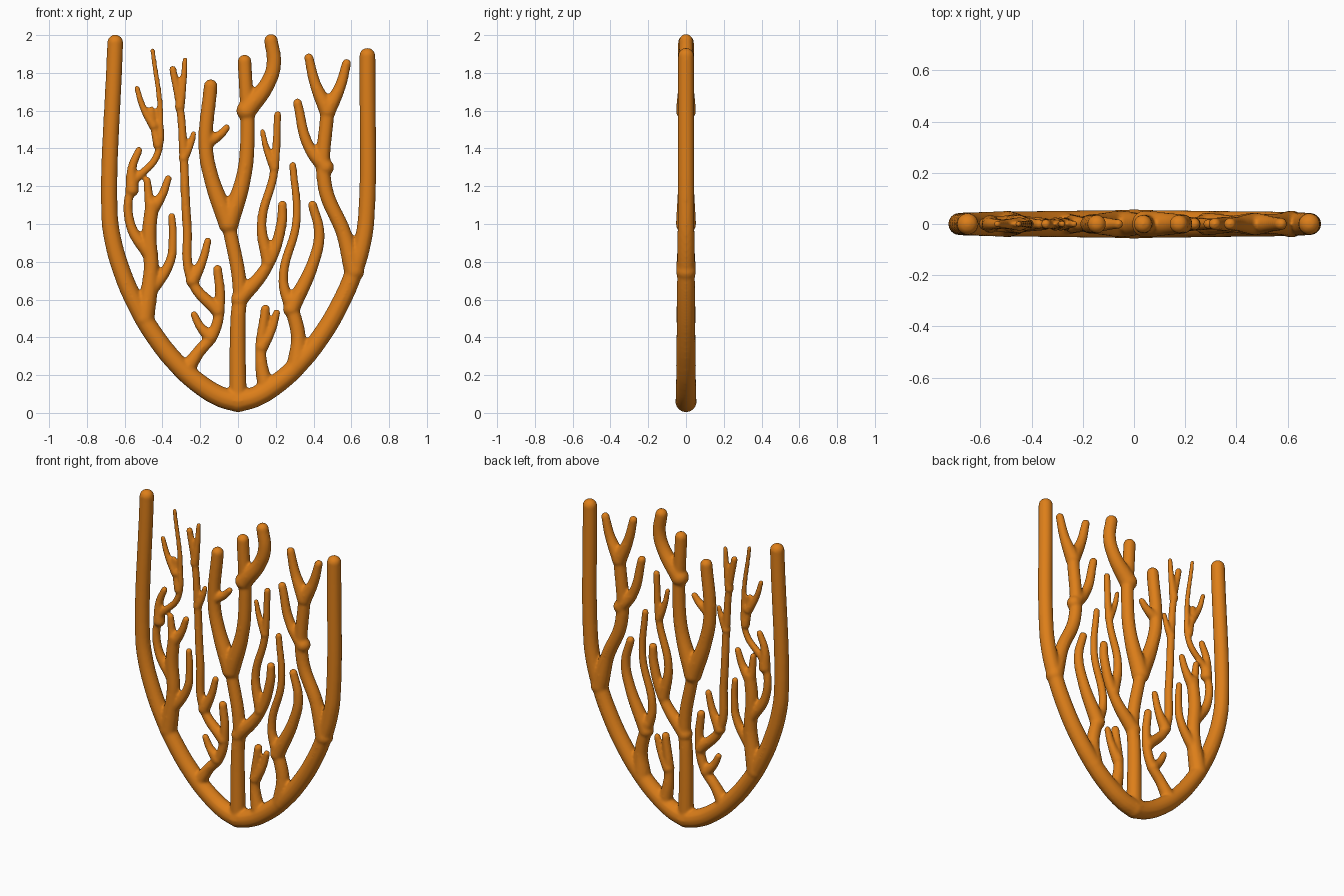
import bpy
import bmesh
from math import cos, sin, pi
from mathutils import Matrix, Vector

default_cube = bpy.data.objects.get("Cube")
if default_cube:
    bpy.data.objects.remove(default_cube, do_unlink=True)

# One colour for the whole coral
coral_orange = bpy.data.materials.new("coral_orange")
coral_orange.use_nodes = True
orange = (0.72, 0.21, 0.01, 1)
coral_orange.diffuse_color = orange
shader = coral_orange.node_tree.nodes["Principled BSDF"]
shader.inputs["Base Color"].default_value = orange

# Branch skeleton: one tapered round spline per branch
skeleton = bpy.data.curves.new("branch_skeleton", "CURVE")
skeleton.dimensions = "3D"
skeleton.bevel_depth = 1
skeleton.bevel_resolution = 4
skeleton.resolution_u = 8
skeleton.use_fill_caps = True
rounded_ends = []

# Branch thicknesses, as radius at the base and at the tip
FRAME = (0.057, 0.043)
THICK = (0.043, 0.037)
STOUT = (0.036, 0.025)
SLIM = (0.029, 0.02)
WHIP = (0.03, 0.013)
FINE = (0.022, 0.015)


def draw_branch(thickness, points, flare=1.0):
    """Lay a tapered branch along (x, z) points and return its path."""
    base, tip = thickness
    path = [Vector((x, 0, z)) for x, z in points]
    spline = skeleton.splines.new("BEZIER")
    spline.bezier_points.add(len(path) - 1)
    for index, (knot, position) in enumerate(zip(spline.bezier_points, path)):
        knot.co = position
        knot.handle_left_type = knot.handle_right_type = "AUTO"
        knot.radius = base + (tip - base) * index / (len(path) - 1)
    spline.bezier_points[0].radius *= flare
    for knot in (spline.bezier_points[0], spline.bezier_points[-1]):
        rounded_ends.append((knot.co.copy(), knot.radius))
    return path


def point_at_height(path, height):
    """Find where a path passes the given height."""
    for low, high in zip(path, path[1:]):
        if low.z <= height <= high.z:
            return low.lerp(high, (height - low.z) / (high.z - low.z))
    return path[-1]


def grow(parent, height, thickness, *points):
    """Sprout a branch from its parent; a lone tip gets an elbow that curls upward."""
    start = point_at_height(parent, height)
    if len(points) == 1:
        tip_x, tip_z = points[0]
        elbow = (start.x + (tip_x - start.x) * 0.65, (start.z + tip_z) / 2)
        points = (elbow, *points)
    return draw_branch(thickness, [(start.x, start.z), *points], flare=1.25)


def frame_arm(side, tip):
    """Sweep a rounded quarter arch from the foot, then rise to the tip."""
    steps = 8
    arch = []
    for step in range(steps + 1):
        angle = pi / 2 * (1 - step / steps)
        across = max(cos(angle), 0) ** 1.25
        down = max(sin(angle), 0) ** 1.25
        arch.append((side * 0.68 * across, 1.05 - 0.99 * down))
    return draw_branch(FRAME, arch + [tip])


# Outer frame
right_arm = frame_arm(-1, (-0.65, 1.96))
left_arm = frame_arm(1, (0.685, 1.89))

# Trunk and its two forks
trunk = draw_branch(THICK, [(0, 0.06), (0, 0.5), (0.01, 0.65), (-0.05, 1)], flare=1.1)
right_fork = grow(trunk, 1, THICK, (-0.14, 1.24), (-0.17, 1.4), (-0.145, 1.73))
right_fork_knob = grow(right_fork, 1.43, SLIM, (-0.06, 1.51))
left_fork = grow(trunk, 1, THICK, (0.03, 1.25), (0.05, 1.45), (0.035, 1.86))
left_fork_horn = grow(left_fork, 1.6, THICK, (0.16, 1.75), (0.19, 1.85), (0.175, 1.97))

# Shoots on the left of the trunk
trunk_shoot = grow(trunk, 0.6, STOUT, (0.15, 0.77), (0.23, 1), (0.235, 1.1))
trunk_sprig = grow(trunk_shoot, 0.8, SLIM, (0.125, 1), (0.19, 1.27), (0.21, 1.58))
trunk_sprig_twig = grow(trunk_sprig, 1.3, FINE, (0.13, 1.49))
foot_shoot = grow(left_arm, 0.12, STOUT, (0.12, 0.3), (0.145, 0.55))
foot_twig = grow(foot_shoot, 0.35, SLIM, (0.205, 0.53))

# Inner left shoot and its two prongs
inner_left = grow(left_arm, 0.25, THICK, (0.32, 0.4), (0.27, 0.6))
inner_left_tall_prong = grow(inner_left, 0.55, SLIM, (0.24, 0.7), (0.31, 1.02), (0.29, 1.31))
inner_left_short_prong = grow(inner_left, 0.55, STOUT, (0.4, 0.8), (0.43, 0.95), (0.395, 1.1))

# Outer left shoot with a forked top and a side prong
outer_left = grow(left_arm, 0.75, THICK, (0.56, 0.95), (0.46, 1.2), (0.475, 1.63))
for tip in ((0.375, 1.88), (0.575, 1.85)):
    grow(outer_left, 1.6, STOUT, tip)
outer_left_prong = grow(outer_left, 1.3, STOUT, (0.375, 1.41), (0.315, 1.64))

# Inner right shoot, its long slender branch and twigs
inner_right = grow(right_arm, 0.22, STOUT, (-0.21, 0.32), (-0.13, 0.42), (-0.095, 0.6),
                   (-0.108, 0.76))
inner_right_twig = grow(inner_right, 0.4, SLIM, (-0.232, 0.52))
long_right = grow(inner_right, 0.54, SLIM, (-0.24, 0.69), (-0.27, 1), (-0.29, 1.4),
                  (-0.305, 1.6), (-0.345, 1.82))
long_right_low_twig = grow(long_right, 0.7, SLIM, (-0.16, 0.91))
long_right_side_twig = grow(long_right, 1.35, FINE, (-0.235, 1.48))
long_right_top_twig = grow(long_right, 1.62, FINE, (-0.28, 1.87))

# Outer right shoot with a side prong and a forked top
outer_right = grow(right_arm, 0.5, THICK, (-0.46, 0.75), (-0.47, 0.95), (-0.455, 1.1))
outer_right_prong = grow(outer_right, 0.62, SLIM, (-0.36, 0.8), (-0.345, 0.92), (-0.35, 1.04))
for tip in ((-0.48, 1.23), (-0.37, 1.24)):
    grow(outer_right, 1.07, SLIM, tip)

# Slender whip beside the right arm, with its twigs
whip = grow(outer_right, 0.83, WHIP, (-0.57, 1), (-0.56, 1.2), (-0.43, 1.36),
            (-0.41, 1.55), (-0.452, 1.92))
whip_low_twig = grow(whip, 1.18, SLIM, (-0.56, 1.3), (-0.525, 1.39))
whip_twig = grow(whip, 1.42, FINE, (-0.457, 1.61))
whip_twiglet = grow(whip_twig, 1.52, FINE, (-0.535, 1.72))

# Turn the skeleton into a mesh and round off every branch end
helper = bpy.data.objects.new("branch_helper", skeleton)
bpy.context.collection.objects.link(helper)
depsgraph = bpy.context.evaluated_depsgraph_get()
bm = bmesh.new()
bm.from_mesh(helper.evaluated_get(depsgraph).to_mesh())
for centre, radius in rounded_ends:
    bmesh.ops.create_icosphere(bm, subdivisions=3, radius=radius,
                               matrix=Matrix.Translation(centre))
bmesh.ops.remove_doubles(bm, verts=bm.verts, dist=0.00001)
bmesh.ops.recalc_face_normals(bm, faces=bm.faces)
fan_mesh = bpy.data.meshes.new("coral_fan")
bm.to_mesh(fan_mesh)
bm.free()
bpy.data.objects.remove(helper, do_unlink=True)

# Fuse all branches into one skin with soft joints
coral_fan = bpy.data.objects.new("coral_fan", fan_mesh)
bpy.context.collection.objects.link(coral_fan)
fan_mesh.materials.append(coral_orange)
fuse = coral_fan.modifiers.new("fuse_branches", "REMESH")
fuse.mode = "VOXEL"
fuse.voxel_size = 0.008
fuse.use_smooth_shade = True
soften = coral_fan.modifiers.new("soften_joints", "SMOOTH")
soften.factor = 0.5
soften.iterations = 8
